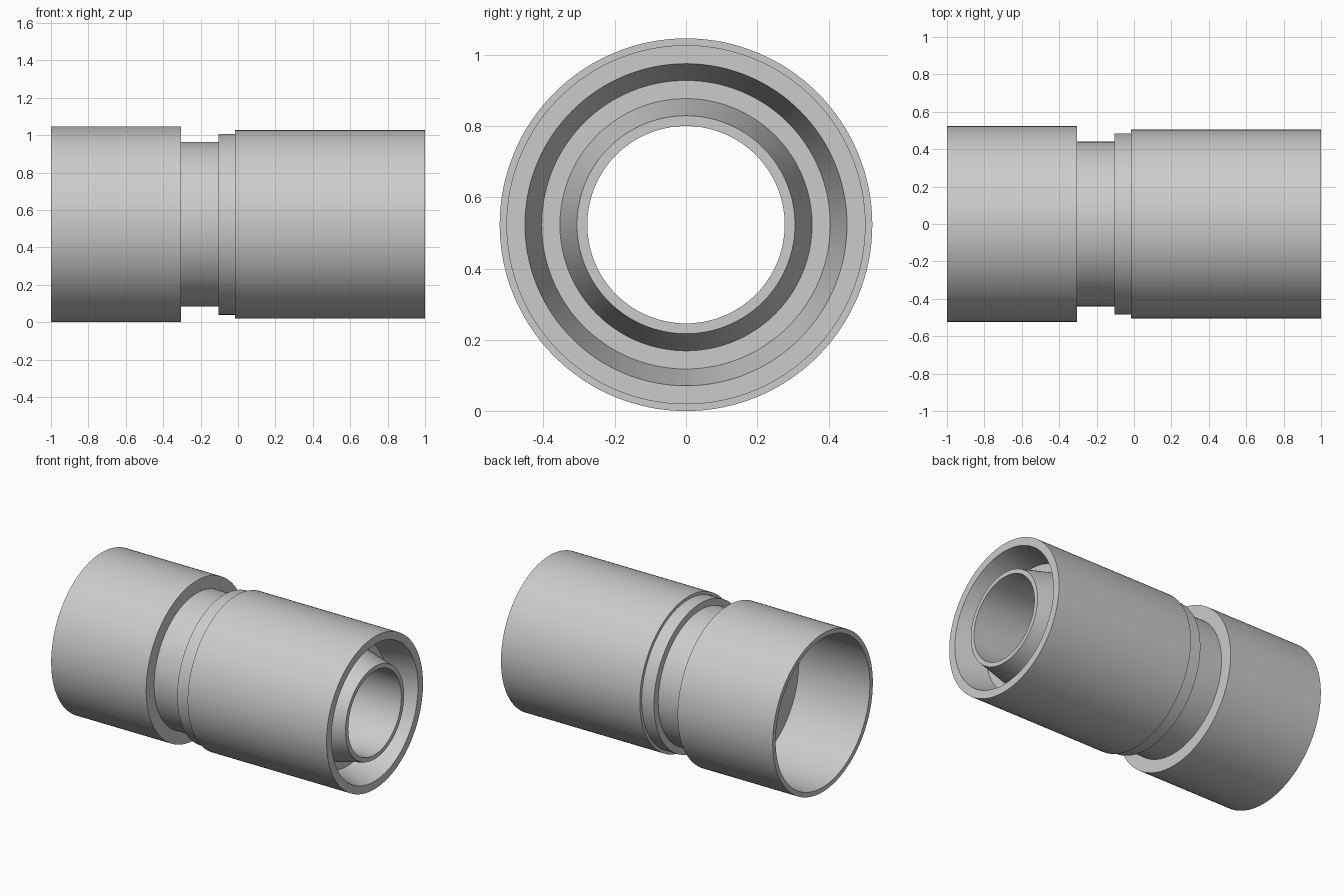
import bpy, bmesh, math

if "Cube" in bpy.data.objects:
    bpy.data.objects.remove(bpy.data.objects["Cube"])

AXIS_Z = 0.523
SIDES = 128


def lathe(name, profile):
    """Revolve a closed (x, radius) profile around the horizontal x axis."""
    bm = bmesh.new()
    rings = []
    for i in range(SIDES):
        a = 2 * math.pi * i / SIDES
        rings.append([bm.verts.new((x, r * math.sin(a), AXIS_Z + r * math.cos(a)))
                      for x, r in profile])
    n = len(profile)
    for i in range(SIDES):
        r0, r1 = rings[i], rings[(i + 1) % SIDES]
        for j in range(n):
            k = (j + 1) % n
            bm.faces.new((r0[j], r0[k], r1[k], r1[j]))
    bmesh.ops.recalc_face_normals(bm, faces=bm.faces)
    mesh = bpy.data.meshes.new(name)
    bm.to_mesh(mesh)
    bm.free()
    obj = bpy.data.objects.new(name, mesh)
    bpy.context.collection.objects.link(obj)
    bpy.ops.object.select_all(action='DESELECT')
    obj.select_set(True)
    bpy.context.view_layer.objects.active = obj
    bpy.ops.object.shade_smooth_by_angle(angle=math.radians(30))
    return obj


# One-piece sleeve coupling: socket, neck, collar, grooved end and bore
lathe("pipe_coupling", [
    # outer surface, left to right
    (-1.0, 0.523), (-0.305, 0.523),
    (-0.305, 0.44), (-0.105, 0.44),
    (-0.105, 0.484), (-0.015, 0.484),
    (-0.015, 0.504), (1.0, 0.504),
    # tapered groove in the right end
    (1.0, 0.452), (0.80, 0.405),
    (0.80, 0.354), (1.0, 0.306),
    # through bore
    (1.0, 0.277), (-0.48, 0.277),
    # open socket on the left
    (-0.48, 0.492), (-1.0, 0.492),
])
